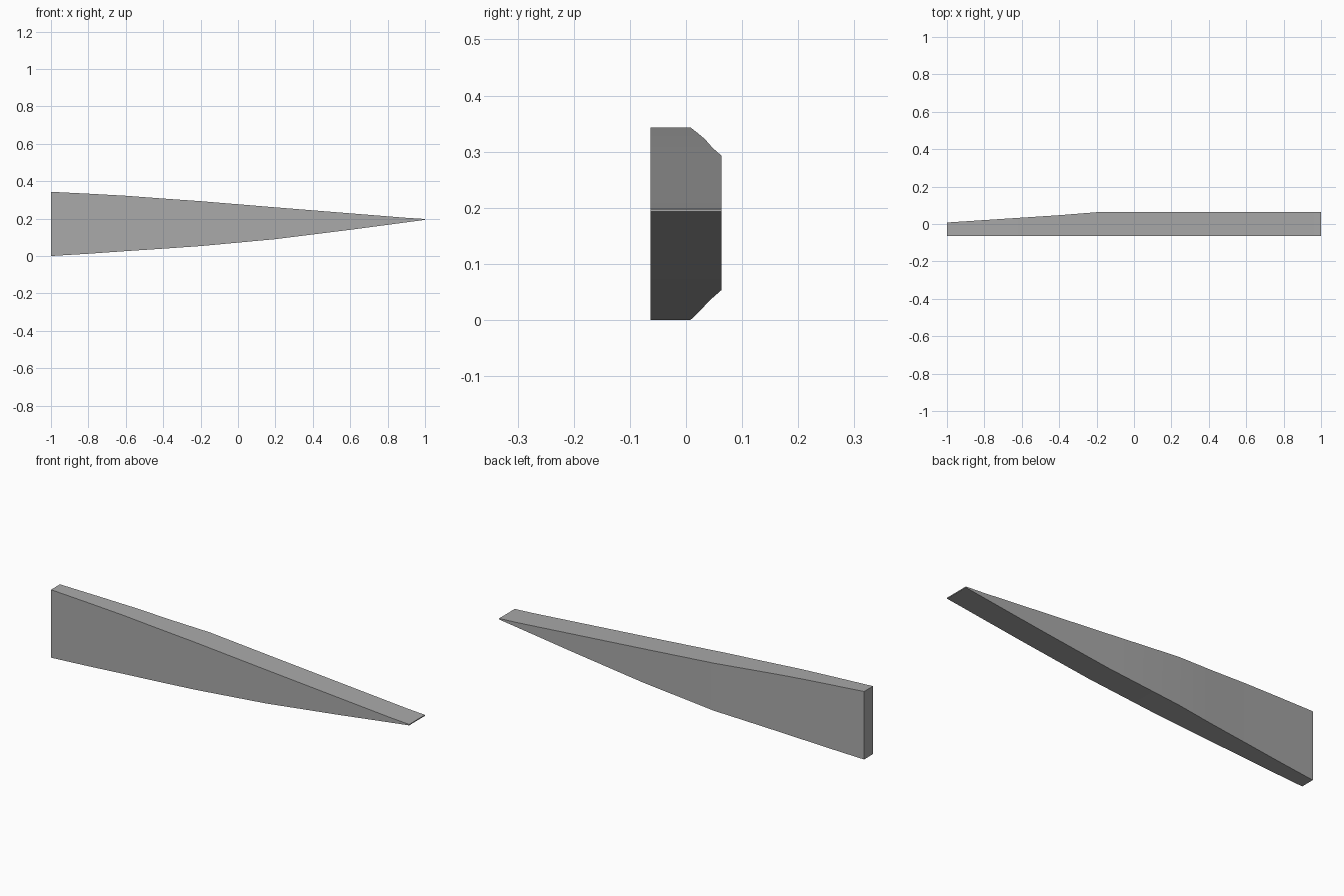
import bpy, bmesh, math

if "Cube" in bpy.data.objects:
    bpy.data.objects.remove(bpy.data.objects["Cube"])

# Stations along the blade: x, bottom z, top z, back y
STATIONS = [
    (-1.0, 0.0, 0.343, 0.008),
    (-0.8, 0.012, 0.333, 0.021),
    (-0.6, 0.026, 0.322, 0.034),
    (-0.4, 0.039, 0.307, 0.047),
    (-0.2, 0.053, 0.293, 0.063),
    (0.2, 0.09, 0.26, 0.063),
    (0.6, 0.14, 0.228, 0.063),
    (0.9, 0.18, 0.204, 0.063),
    (1.0, 0.193, 0.198, 0.063),
]
FRONT = -0.063

grey = bpy.data.materials.new("grey")
grey.diffuse_color = (0.4, 0.4, 0.4, 1)
grey.use_nodes = True
grey.node_tree.nodes["Principled BSDF"].inputs["Base Color"].default_value = grey.diffuse_color

# Tapered blade: rectangular sections bridged from the wide root to the tip
bm = bmesh.new()
rings = [[bm.verts.new(p) for p in ((x, FRONT, lo), (x, back, lo),
                                    (x, back, hi), (x, FRONT, hi))]
         for x, lo, hi, back in STATIONS]
for a, b in zip(rings, rings[1:]):
    for i in range(4):
        j = (i + 1) % 4
        bm.faces.new((a[i], a[j], b[j], b[i]))
bm.faces.new(rings[0])
bm.faces.new(rings[-1])
bmesh.ops.recalc_face_normals(bm, faces=bm.faces)

mesh = bpy.data.meshes.new("tapered_blade")
bm.to_mesh(mesh)
bm.free()
mesh.materials.append(grey)
blade = bpy.data.objects.new("tapered_blade", mesh)
bpy.context.collection.objects.link(blade)

# Smooth the gentle bends, keep the edges sharp
bpy.context.view_layer.objects.active = blade
blade.select_set(True)
bpy.ops.object.shade_smooth_by_angle(angle=math.radians(30))
